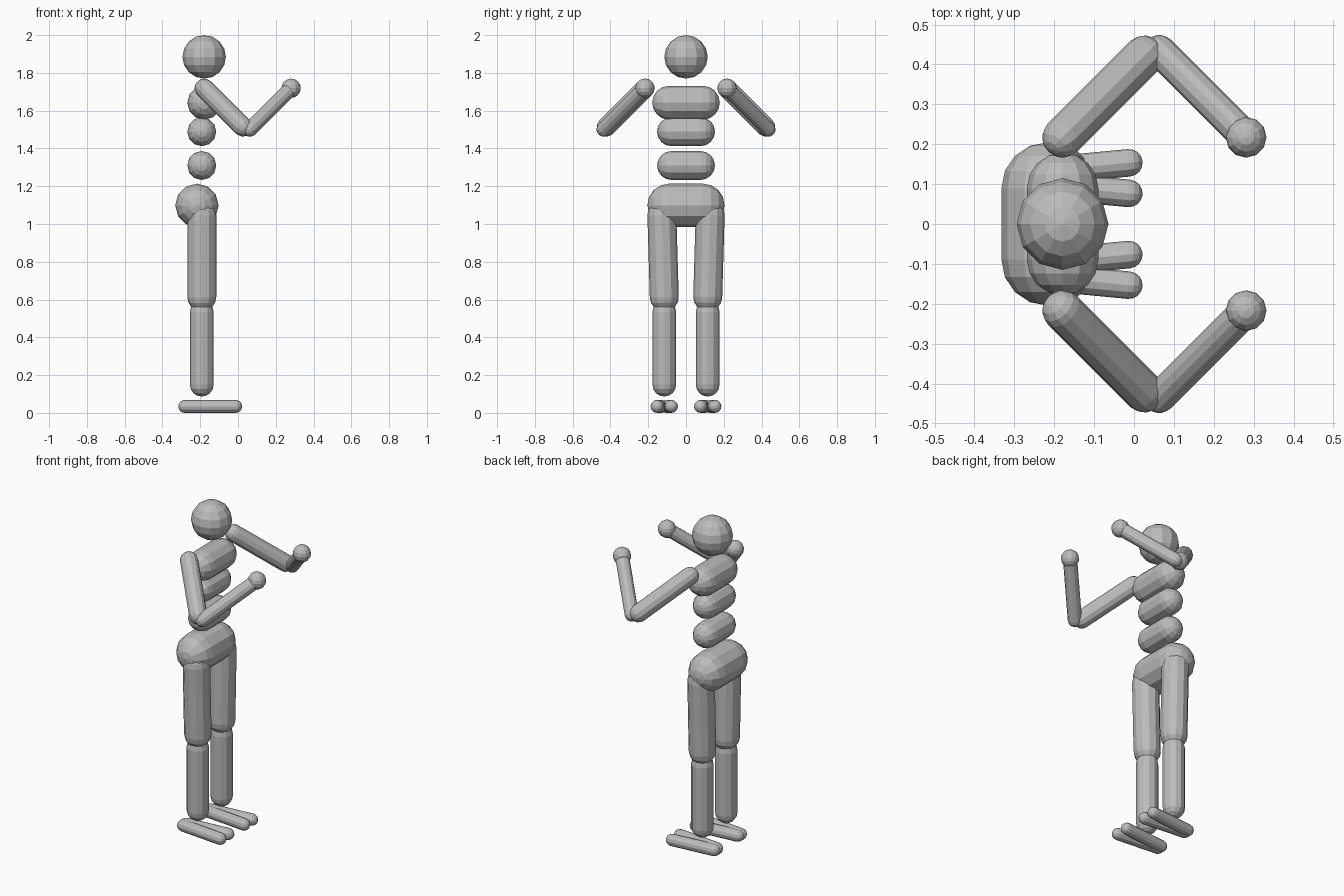
import bpy
import bmesh
import math
from mathutils import Vector

if "Cube" in bpy.data.objects:
    bpy.data.objects.remove(bpy.data.objects["Cube"])

S = 1.278                              # body units to scene units
ORIGIN = Vector((-0.179, 0, 1.642))    # centre of the chest
SIDES, CAP = 12, 4                     # sides round, rings per rounded end

grey = bpy.data.materials.new("plain grey")
grey.diffuse_color = (0.5, 0.5, 0.5, 1)
grey.use_nodes = True
grey.node_tree.nodes["Principled BSDF"].inputs["Base Color"].default_value = grey.diffuse_color


def capsule(name, a, b, radius):
    """Faceted capsule from a to b; a sphere when a equals b."""
    a, b = (ORIGIN + Vector(p) * S for p in (a, b))
    r, half = radius * S, (b - a).length / 2
    # radius and height of each ring, bottom to top
    angles = [math.pi / 2 * i / CAP for i in range(-CAP + 1, CAP)]
    profile = [(r * math.cos(t), r * math.sin(t) + math.copysign(half, t))
               for t in angles if t != 0]
    middle = [(r, -half), (r, half)] if half > 0 else [(r, 0)]
    profile[CAP - 1:CAP - 1] = middle

    bm = bmesh.new()
    rings = [[bm.verts.new((q * math.cos(math.tau * k / SIDES),
                            q * math.sin(math.tau * k / SIDES), z))
              for k in range(SIDES)] for q, z in profile]
    bottom, top = bm.verts.new((0, 0, -half - r)), bm.verts.new((0, 0, half + r))
    for k in range(SIDES):
        n = (k + 1) % SIDES
        for lo, hi in zip(rings, rings[1:]):
            bm.faces.new((lo[k], lo[n], hi[n], hi[k]))
        bm.faces.new((bottom, rings[0][n], rings[0][k]))
        bm.faces.new((top, rings[-1][k], rings[-1][n]))
    mesh = bpy.data.meshes.new(name)
    bm.to_mesh(mesh)
    bm.free()
    mesh.materials.append(grey)
    obj = bpy.data.objects.new(name, mesh)
    obj.location = (a + b) / 2
    if half > 0:
        obj.rotation_mode = 'QUATERNION'
        obj.rotation_quaternion = (b - a).to_track_quat('Z', 'Y')
    bpy.context.collection.objects.link(obj)


# Head and trunk
capsule("head", (0, 0, .19), (0, 0, .19), .09)
for name, x, w, z, r in (("chest", 0, .07, 0, .07),
                         ("upper_waist", -.01, .06, -.12, .06),
                         ("lower_waist", -.01, .06, -.26, .06),
                         ("pelvis", -.03, .07, -.425, .09)):
    capsule(name, (x, -w, z), (x, w, z), r)

# Limbs, once per side
for side, m in (("right", -1), ("left", 1)):
    def limb(name, a, b, r):
        capsule(f"{side}_{name}", (a[0], m * a[1], a[2]), (b[0], m * b[1], b[2]), r)

    # Arm, folded forward at the elbow
    limb("upper_arm", (0, .17, .06), (.16, .33, -.10), .04)
    limb("lower_arm", (.19, .34, -.11), (.35, .18, .05), .031)
    limb("hand", (.36, .17, .06), (.36, .17, .06), .04)
    # Leg
    limb("thigh", (-.01, .10, -.465), (-.01, .09, -.805), .06)
    limb("shin", (-.01, .09, -.868), (-.01, .09, -1.168), .049)
    # Foot made of two splayed rods
    limb("outer_foot", (-.08, .10, -1.258), (.13, .12, -1.258), .027)
    limb("inner_foot", (-.08, .08, -1.258), (.13, .06, -1.258), .027)
